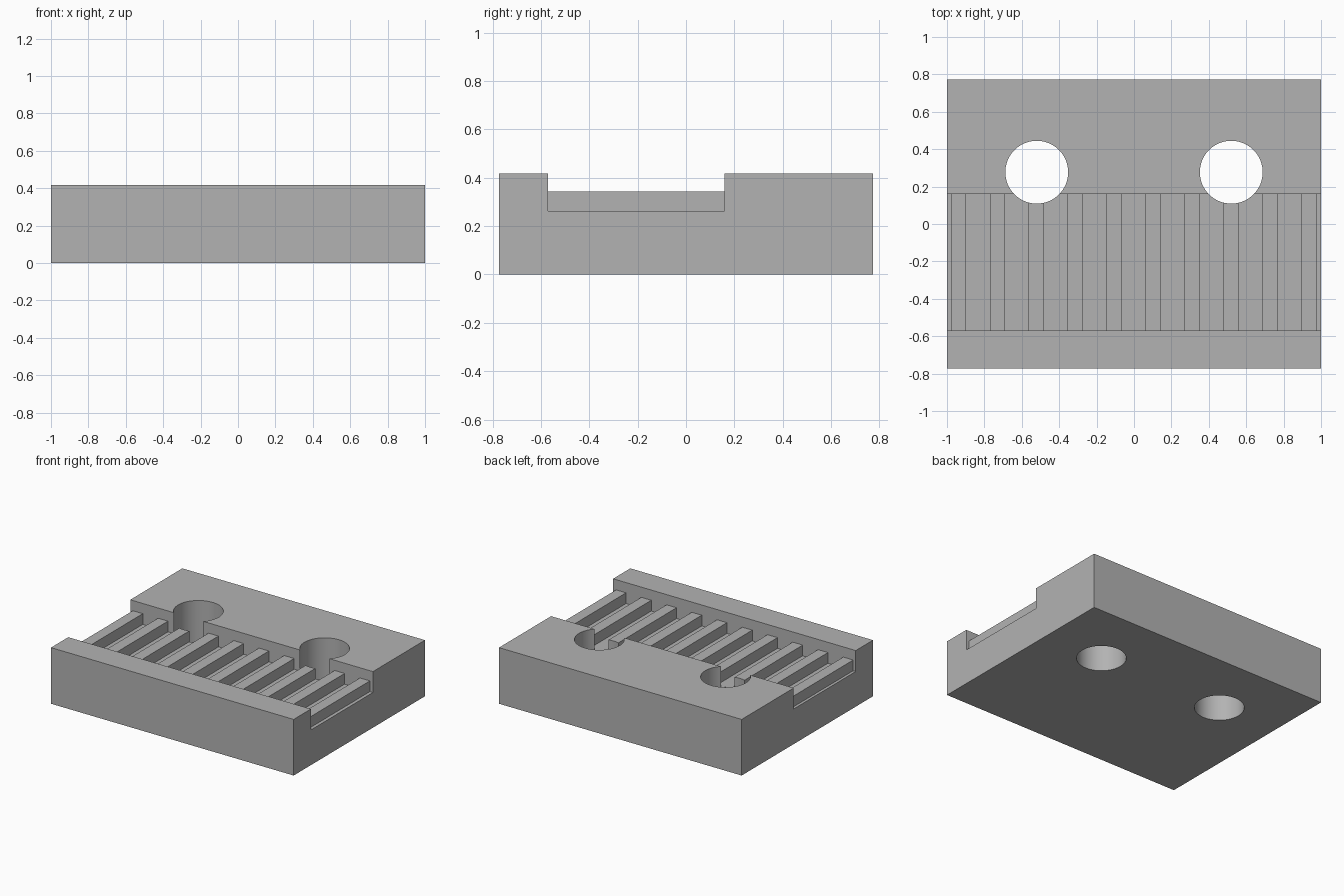
import bpy
import bmesh
from mathutils import Matrix

cube = bpy.data.objects.get("Cube")
if cube:
    bpy.data.objects.remove(cube, do_unlink=True)

HALF_Y, TOP = 0.773, 0.418
GROOVE_FRONT, GROOVE_BACK, FLOOR = -0.57, 0.16, 0.262
RIB_TOP, RIB_WIDTH, RIB_PITCH, RIB_COUNT = 0.342, 0.082, 0.208, 10
HOLE_X, HOLE_Y, HOLE_RADIUS = 0.52, 0.277, 0.168

grey = bpy.data.materials.new("plain grey")
grey.use_nodes = True
colour = (0.45, 0.45, 0.45, 1)
grey.diffuse_color = colour
grey.node_tree.nodes["Principled BSDF"].inputs["Base Color"].default_value = colour


def make_object(name, bm):
    bmesh.ops.recalc_face_normals(bm, faces=bm.faces)
    mesh = bpy.data.meshes.new(name)
    bm.to_mesh(mesh)
    bm.free()
    mesh.materials.append(grey)
    obj = bpy.data.objects.new(name, mesh)
    bpy.context.collection.objects.link(obj)
    return obj


def add_box(bm, low, high):
    size = [b - a for a, b in zip(low, high)]
    centre = [(a + b) / 2 for a, b in zip(low, high)]
    matrix = Matrix.Translation(centre) @ Matrix.Diagonal((*size, 1))
    bmesh.ops.create_cube(bm, size=1, matrix=matrix)


def combine(target, helper, operation):
    helper.hide_render = True
    mod = target.modifiers.new(operation.title(), "BOOLEAN")
    mod.operation, mod.solver, mod.object = operation, "EXACT", helper
    bpy.context.view_layer.objects.active = target
    bpy.ops.object.modifier_apply(modifier=mod.name)
    bpy.data.objects.remove(helper, do_unlink=True)


# Block: side profile with the groove, extruded along x
profile = [(-HALF_Y, 0), (HALF_Y, 0), (HALF_Y, TOP), (GROOVE_BACK, TOP),
           (GROOVE_BACK, FLOOR), (GROOVE_FRONT, FLOOR),
           (GROOVE_FRONT, TOP), (-HALF_Y, TOP)]
bm = bmesh.new()
side = bm.faces.new([bm.verts.new((-1, y, z)) for y, z in profile])
extruded = bmesh.ops.extrude_face_region(bm, geom=[side], use_keep_orig=True)
moved = [v for v in extruded["geom"] if isinstance(v, bmesh.types.BMVert)]
bmesh.ops.translate(bm, verts=moved, vec=(2, 0, 0))
block = make_object("ribbed_clamp_block", bm)

# Ribs across the groove, sunk a little into the block
bm = bmesh.new()
for i in range(RIB_COUNT):
    x = (i - (RIB_COUNT - 1) / 2) * RIB_PITCH - 0.002
    add_box(bm, (x - RIB_WIDTH / 2, GROOVE_FRONT - 0.05, FLOOR - 0.05),
            (x + RIB_WIDTH / 2, GROOVE_BACK + 0.05, RIB_TOP))
combine(block, make_object("ribs", bm), "UNION")

# Two bolt holes through the full height
bm = bmesh.new()
for x in (-HOLE_X, HOLE_X):
    bmesh.ops.create_cone(bm, cap_ends=True, segments=64, depth=1,
                          radius1=HOLE_RADIUS, radius2=HOLE_RADIUS,
                          matrix=Matrix.Translation((x, HOLE_Y, 0.2)))
combine(block, make_object("bolt_holes", bm), "DIFFERENCE")

# Smooth hole walls, sharp edges elsewhere
bpy.ops.object.select_all(action="DESELECT")
block.select_set(True)
bpy.context.view_layer.objects.active = block
bpy.ops.object.shade_smooth_by_angle()
